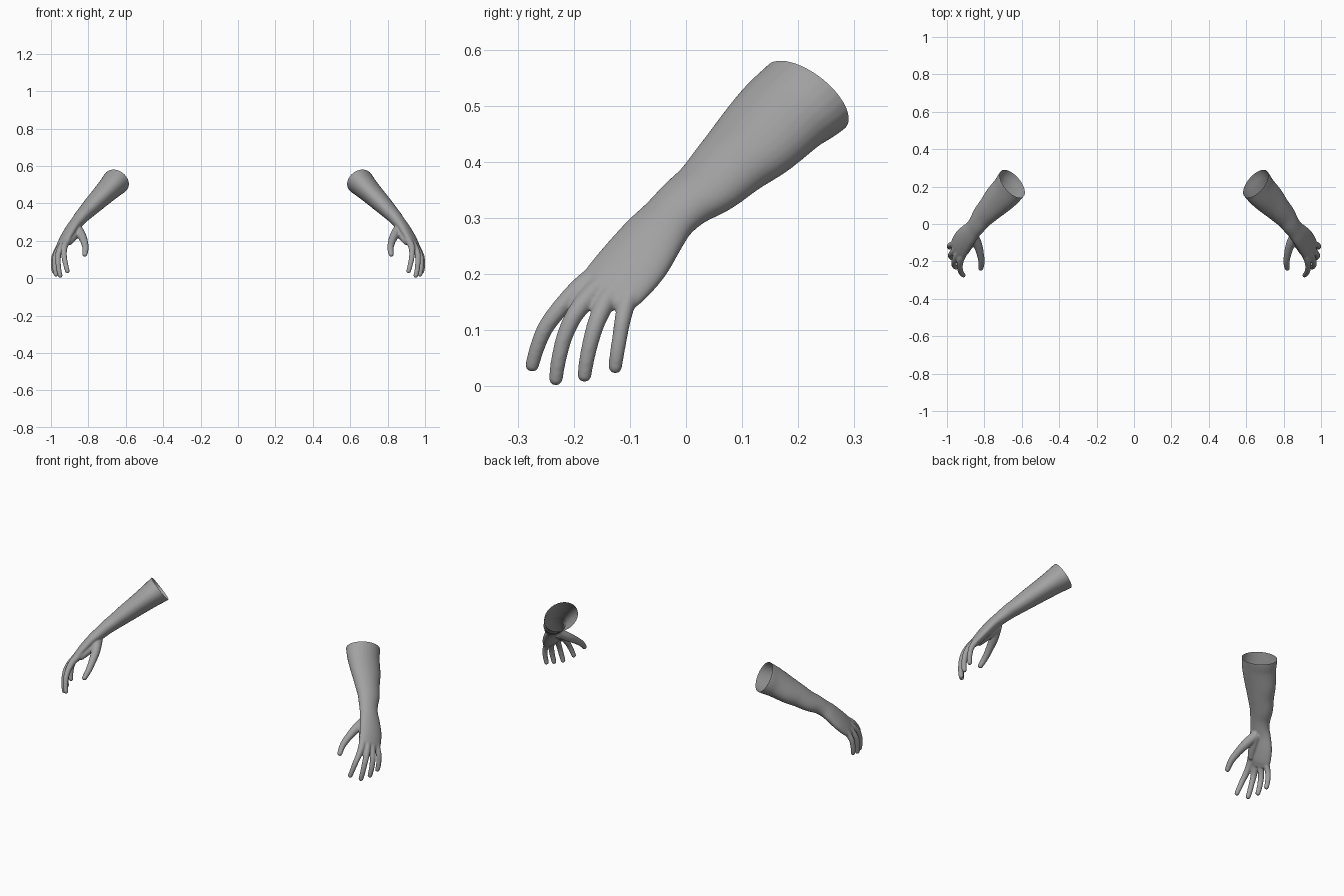
import bpy, bmesh, math
from mathutils import Vector

if "Cube" in bpy.data.objects:
    bpy.data.objects.remove(bpy.data.objects["Cube"])

WIDTH = Vector((0.4, 0.88, -0.3)).normalized()   # across the hand, thumb side to little finger side
RIM = Vector((0.651, 0.215, 0.517))              # centre of the open elbow end
AXIS = Vector((-0.54, 0.61, 0.58)).normalized()  # forearm direction towards the elbow
SIDES = 28

skin = bpy.data.materials.new("plain_grey")
skin.diffuse_color = (0.36, 0.36, 0.36, 1)
skin.use_nodes = True
skin.node_tree.nodes["Principled BSDF"].inputs["Base Color"].default_value = skin.diffuse_color


def smooth_rows(rows, steps=5):
    """Catmull-Rom interpolation of (x, y, z, half width, half thickness) rows."""
    out = []
    for i in range(len(rows) - 1):
        p0, p1 = rows[max(i - 1, 0)], rows[i]
        p2, p3 = rows[i + 1], rows[min(i + 2, len(rows) - 1)]
        for s in range(steps):
            t = s / steps
            out.append([0.5 * (2 * b + (c - a) * t + (2 * a - 5 * b + 4 * c - d) * t * t
                               + (3 * b - a - 3 * c + d) * t ** 3)
                        for a, b, c, d in zip(p0, p1, p2, p3)])
    out.append(list(rows[-1]))
    return out


def loft(bm, rows, round_tip=True):
    """Closed elliptical tube through the rows, with an optional rounded end."""
    rows = smooth_rows(rows)
    if round_tip:
        end = Vector(rows[-1][:3])
        direction = (end - Vector(rows[-2][:3])).normalized()
        a, b = rows[-1][3:]
        for k in range(1, 6):
            ang = k / 6 * math.pi / 2
            p = end + direction * b * math.sin(ang)
            rows.append([*p, a * math.cos(ang), b * math.cos(ang)])
    centres = [Vector(r[:3]) for r in rows]
    rings, n = [], len(rows)
    for i, row in enumerate(rows):
        tangent = (centres[min(i + 1, n - 1)] - centres[max(i - 1, 0)]).normalized()
        across = (WIDTH - tangent * WIDTH.dot(tangent)).normalized()
        back = tangent.cross(across)
        rings.append([bm.verts.new(centres[i]
                                   + across * row[3] * math.cos(2 * math.pi * k / SIDES)
                                   + back * row[4] * math.sin(2 * math.pi * k / SIDES))
                      for k in range(SIDES)])
    for lo, hi in zip(rings, rings[1:]):
        for k in range(SIDES):
            j = (k + 1) % SIDES
            bm.faces.new((lo[k], lo[j], hi[j], hi[k]))
    bm.faces.new(rings[0][::-1])
    bm.faces.new(rings[-1])


def digit(bm, points):
    loft(bm, [(x, y, z, r, r) for x, y, z, r in points])


bm = bmesh.new()

# forearm, wrist and palm; starts past the rim and is trimmed later
loft(bm, [
    (0.618, 0.252, 0.552, 0.096, 0.074),
    (0.651, 0.215, 0.517, 0.095, 0.073),
    (0.682, 0.175, 0.485, 0.092, 0.065),
    (0.732, 0.125, 0.435, 0.085, 0.056),
    (0.770, 0.083, 0.397, 0.073, 0.050),
    (0.808, 0.042, 0.358, 0.064, 0.043),
    (0.836, 0.001, 0.329, 0.055, 0.038),
    (0.860, -0.030, 0.300, 0.052, 0.034),
    (0.886, -0.058, 0.268, 0.059, 0.031),
    (0.915, -0.092, 0.222, 0.066, 0.029),
    (0.938, -0.128, 0.180, 0.065, 0.024),
    (0.948, -0.143, 0.162, 0.058, 0.018),
])

# index, middle, ring and little finger
digit(bm, [(0.902, -0.145, 0.212, 0.018), (0.925, -0.186, 0.178, 0.0185),
           (0.931, -0.222, 0.142, 0.016), (0.928, -0.250, 0.105, 0.0145),
           (0.920, -0.266, 0.067, 0.0132), (0.912, -0.274, 0.038, 0.0122)])
digit(bm, [(0.920, -0.125, 0.205, 0.018), (0.945, -0.165, 0.168, 0.0185),
           (0.960, -0.197, 0.130, 0.016), (0.962, -0.216, 0.090, 0.0145),
           (0.958, -0.227, 0.047, 0.0135), (0.951, -0.232, 0.014, 0.0125)])
digit(bm, [(0.935, -0.105, 0.195, 0.018), (0.958, -0.140, 0.155, 0.018),
           (0.975, -0.158, 0.118, 0.0158), (0.980, -0.169, 0.083, 0.0145),
           (0.978, -0.177, 0.047, 0.0135), (0.973, -0.181, 0.020, 0.0125)])
digit(bm, [(0.942, -0.080, 0.195, 0.017), (0.965, -0.104, 0.152, 0.0165),
           (0.982, -0.113, 0.118, 0.0145), (0.987, -0.118, 0.088, 0.0135),
           (0.987, -0.123, 0.058, 0.013), (0.983, -0.126, 0.035, 0.0122)])

# thumb and the fleshy pad joining it to the palm
digit(bm, [(0.862, -0.055, 0.268, 0.027), (0.836, -0.110, 0.228, 0.024),
           (0.822, -0.160, 0.194, 0.0195), (0.815, -0.204, 0.160, 0.0165),
           (0.819, -0.237, 0.127, 0.0135)])
digit(bm, [(0.862, -0.062, 0.262, 0.028), (0.880, -0.105, 0.228, 0.025),
           (0.902, -0.148, 0.195, 0.019)])

bmesh.ops.recalc_face_normals(bm, faces=bm.faces[:])
mesh = bpy.data.meshes.new("forearms_and_hands")
bm.to_mesh(mesh)
bm.free()
arms = bpy.data.objects.new("forearms_and_hands", mesh)
bpy.context.collection.objects.link(arms)

# fuse the parts into one soft surface
fuse = arms.modifiers.new("fuse", 'REMESH')
fuse.mode = 'VOXEL'
fuse.voxel_size = 0.0036
relax = arms.modifiers.new("relax", 'SMOOTH')
relax.factor = 0.5
relax.iterations = 8
bpy.context.view_layer.update()
fused = bpy.data.meshes.new_from_object(arms.evaluated_get(bpy.context.evaluated_depsgraph_get()))
arms.modifiers.clear()
arms.data = fused

# trim the elbow end to an open rim
bm = bmesh.new()
bm.from_mesh(fused)
bmesh.ops.bisect_plane(bm, geom=bm.verts[:] + bm.edges[:] + bm.faces[:],
                       plane_co=RIM, plane_no=AXIS, clear_outer=True)
for f in bm.faces:
    f.smooth = True
    f.material_index = 0
bm.to_mesh(fused)
bm.free()
fused.materials.clear()
fused.materials.append(skin)

# opposite arm
mirror = arms.modifiers.new("mirror", 'MIRROR')
mirror.use_axis = (True, False, False)
mirror.use_mirror_merge = False
